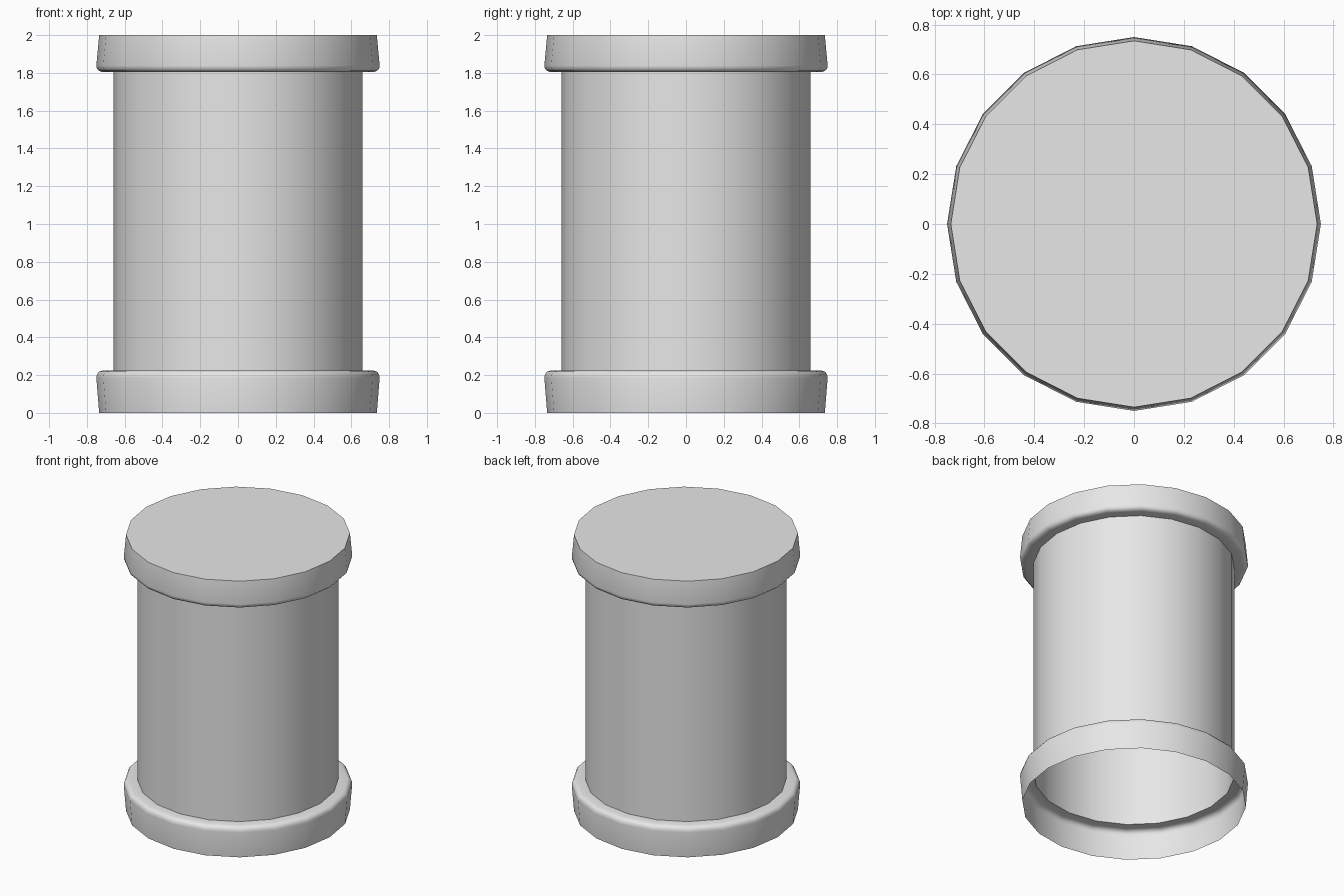
import bpy, bmesh, math

SIDES = 20

cube = bpy.data.objects.get("Cube")
if cube:
    bpy.data.objects.remove(cube, do_unlink=True)

grey = bpy.data.materials.new("plain grey")
grey.use_nodes = True
grey.diffuse_color = (0.8, 0.8, 0.8, 1)
grey.node_tree.nodes["Principled BSDF"].inputs["Base Color"].default_value = (0.8, 0.8, 0.8, 1)


def lathe(name, profile, close_top=False):
    """Turn a (radius, height) profile, listed so that the outside faces out."""
    bm = bmesh.new()
    rings = []
    for r, z in profile:
        angles = [math.tau * i / SIDES for i in range(SIDES)]
        rings.append([bm.verts.new((r * math.cos(a), r * math.sin(a), z)) for a in angles])
    for low, high in zip(rings, rings[1:]):
        for i in range(SIDES):
            j = (i + 1) % SIDES
            bm.faces.new((low[i], low[j], high[j], high[i]))
    if close_top:
        bm.faces.new(rings[-1])
    mesh = bpy.data.meshes.new(name)
    bm.to_mesh(mesh)
    bm.free()
    mesh.materials.append(grey)
    obj = bpy.data.objects.new(name, mesh)
    bpy.context.collection.objects.link(obj)
    bpy.ops.object.select_all(action="DESELECT")
    obj.select_set(True)
    bpy.context.view_layer.objects.active = obj
    bpy.ops.object.shade_smooth_by_angle(angle=math.radians(40))
    return obj


# Flared collar with a rounded shoulder and a lip reaching in to the column
collar = [(0.735, 0), (0.75, 0.185), (0.747, 0.204), (0.736, 0.218), (0.718, 0.224), (0.66, 0.224)]

# Open base collar
lathe("base_collar", collar)

# Hollow column
lathe("column", [(0.66, 0.224), (0.66, 1.805)])

# Top cap: the collar upside down, slightly shorter, closed by a flat disc
lathe("top_cap", [(r, 2 - z * 0.195 / 0.224) for r, z in reversed(collar)], close_top=True)
